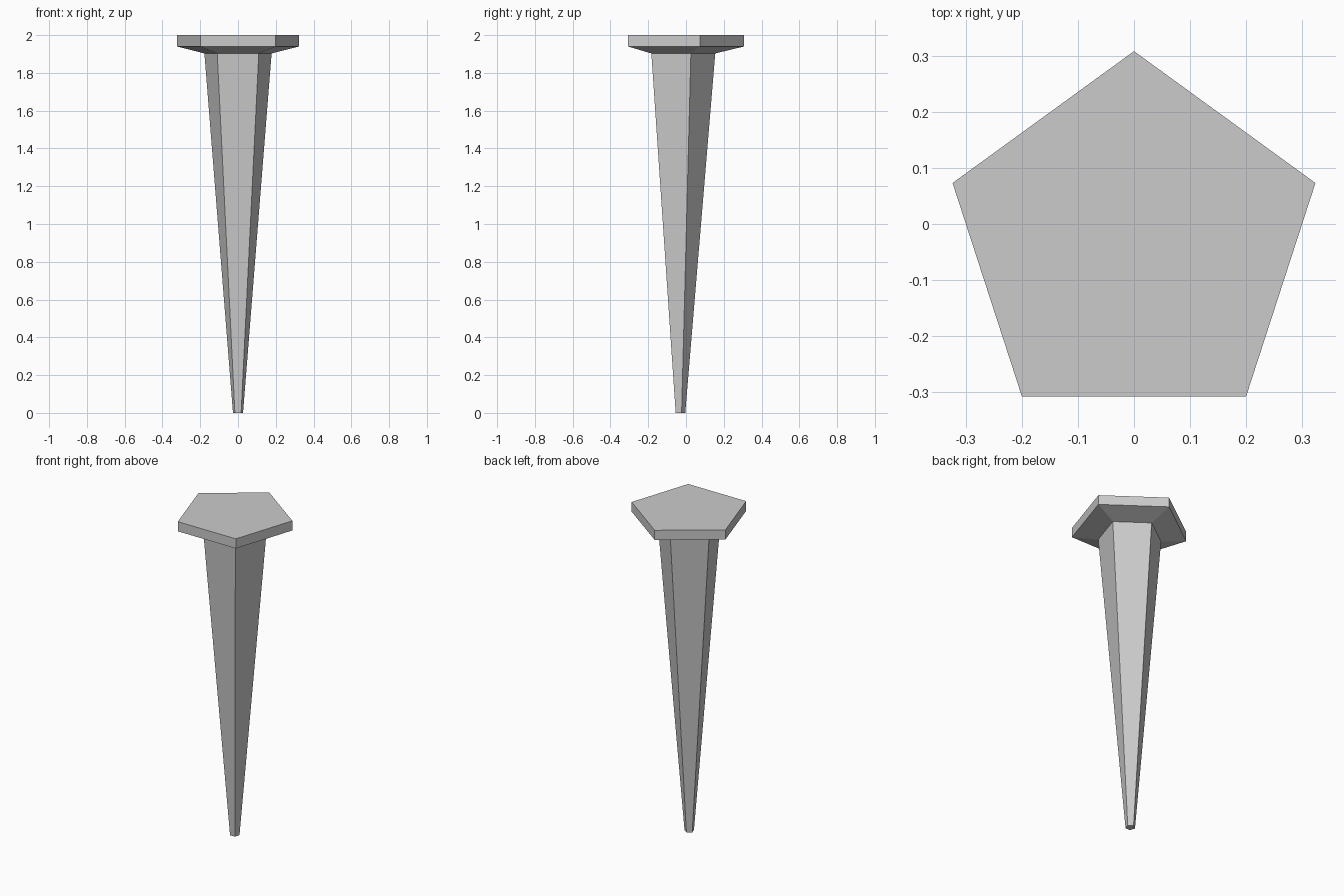
import bpy, bmesh
from math import cos, sin, pi

if "Cube" in bpy.data.objects:
    bpy.data.objects.remove(bpy.data.objects["Cube"])

SIDES = 5
CENTRE_Y = -0.032

# Stacked pentagon sections: (radius, height), tip to head top
PROFILE = [(0.028, 0.0), (0.187, 1.903), (0.34, 1.94), (0.34, 2.0)]

bm = bmesh.new()
rings = []
for r, z in PROFILE:
    angles = [pi / 2 + 2 * pi * i / SIDES for i in range(SIDES)]
    rings.append([bm.verts.new((r * cos(a), CENTRE_Y + r * sin(a), z)) for a in angles])

# Side walls
for low, high in zip(rings, rings[1:]):
    for i in range(SIDES):
        j = (i + 1) % SIDES
        bm.faces.new((low[i], low[j], high[j], high[i]))

# Tip and head caps
bm.faces.new(rings[0][::-1])
bm.faces.new(rings[-1])
bmesh.ops.recalc_face_normals(bm, faces=bm.faces[:])

mesh = bpy.data.meshes.new("nail")
bm.to_mesh(mesh)
bm.free()
bpy.context.collection.objects.link(bpy.data.objects.new("nail", mesh))
